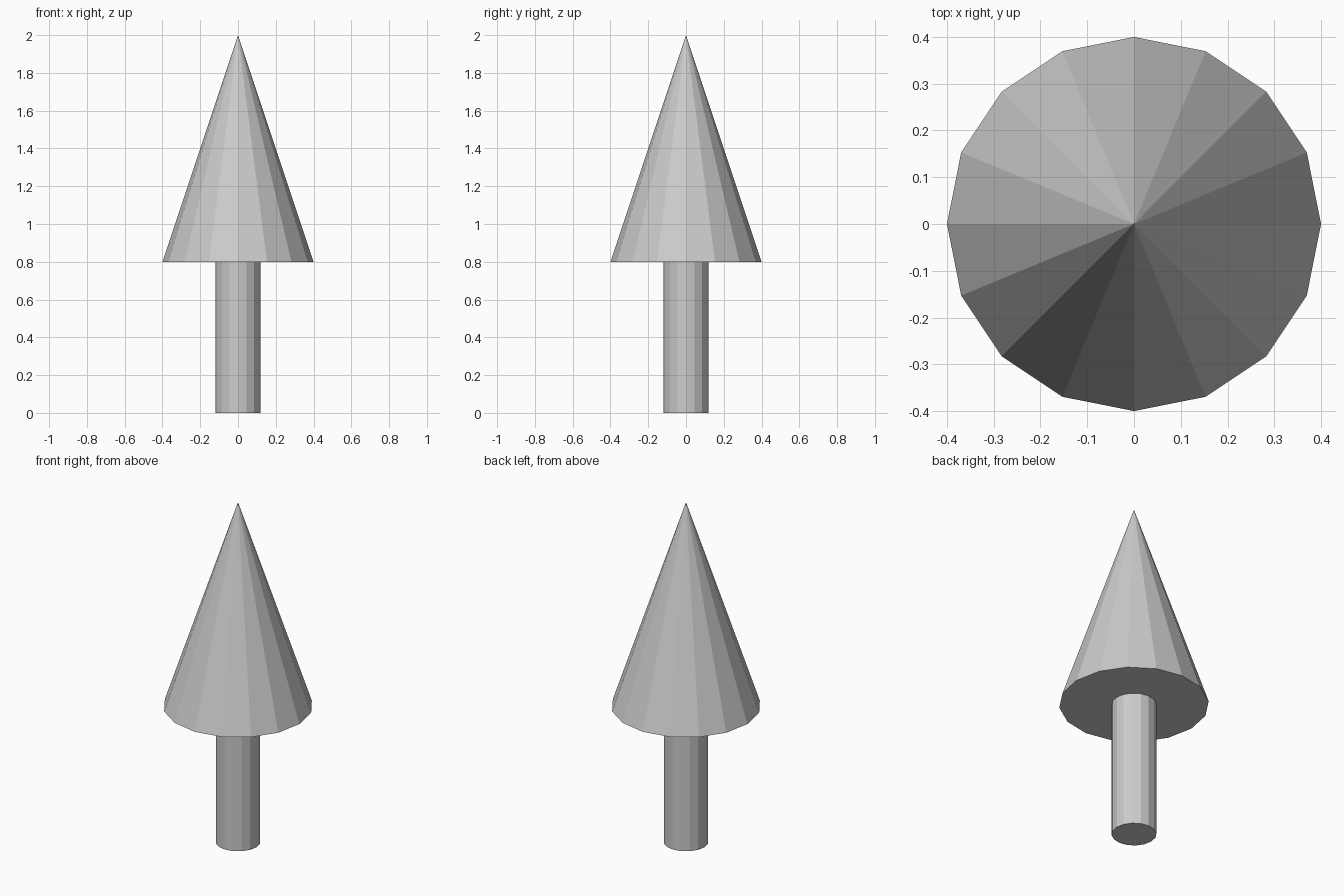
import bpy

if "Cube" in bpy.data.objects:
    bpy.data.objects.remove(bpy.data.objects["Cube"])

SIDES = 16


def tapered(name, r_bottom, r_top, z0, z1):
    """Flat-faced cone or cylinder standing between heights z0 and z1."""
    bpy.ops.mesh.primitive_cone_add(
        vertices=SIDES, radius1=r_bottom, radius2=r_top,
        depth=z1 - z0, location=(0, 0, (z0 + z1) / 2))
    obj = bpy.context.object
    obj.name = name
    return obj


# Straight stem
tapered("trunk", 0.12, 0.12, 0.0, 0.8)

# Pointed crown with a flat underside
tapered("foliage", 0.4, 0.0, 0.8, 2.0)
